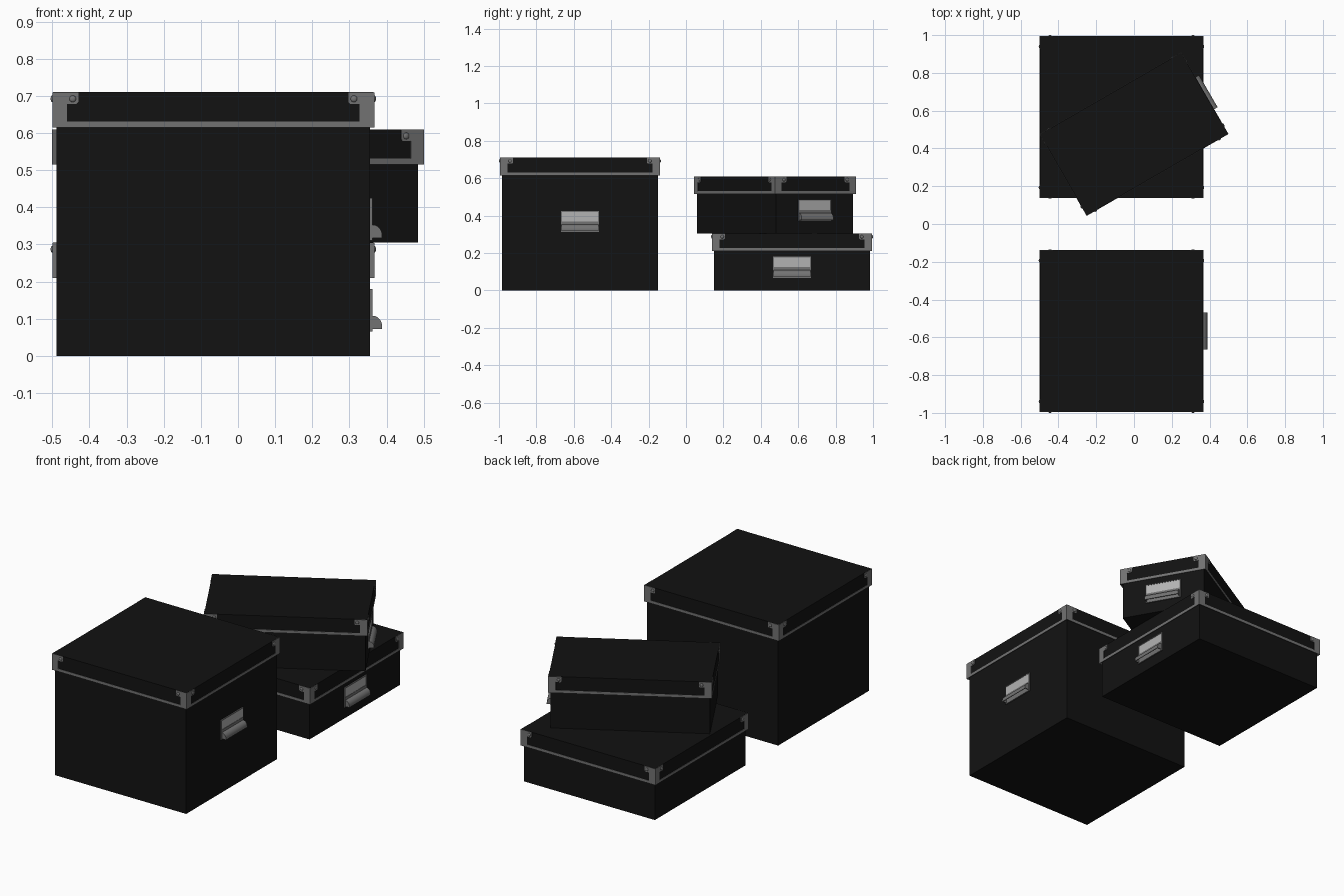
import bpy, bmesh, math
from mathutils import Matrix, Vector

if "Cube" in bpy.data.objects:
    bpy.data.objects.remove(bpy.data.objects["Cube"])


def material(name, v):
    m = bpy.data.materials.new(name)
    m.diffuse_color = (v, v, v, 1)
    m.use_nodes = True
    m.node_tree.nodes["Principled BSDF"].inputs["Base Color"].default_value = m.diffuse_color
    return m


BLACK = material("black_card", 0.006)
METAL = material("grey_metal", 0.17)
LABEL = material("label_paper", 0.45)
LID_H = 0.095


def prism(bm, pts, vec):
    """Extrude a flat polygon of 3D points along vec."""
    f = bm.faces.new([bm.verts.new(p) for p in pts])
    out = bmesh.ops.extrude_face_region(bm, geom=[f])["geom"]
    bmesh.ops.translate(bm, vec=vec, verts=[v for v in out if isinstance(v, bmesh.types.BMVert)])
    bm.faces.ensure_lookup_table()


def block(bm, lo, hi):
    (x0, y0, z0), (x1, y1, z1) = lo, hi
    prism(bm, [(x0, y0, z0), (x1, y0, z0), (x1, y1, z0), (x0, y1, z0)], (0, 0, z1 - z0))


def finish(bm, name, mat, frame, smooth=False):
    bmesh.ops.recalc_face_normals(bm, faces=bm.faces)
    me = bpy.data.meshes.new(name)
    bm.to_mesh(me)
    bm.free()
    me.materials.append(mat)
    ob = bpy.data.objects.new(name, me)
    bpy.context.collection.objects.link(ob)
    ob.matrix_world = frame
    if smooth:
        bpy.context.view_layer.objects.active = ob
        ob.select_set(True)
        bpy.ops.object.shade_smooth_by_angle(angle=math.radians(35))
        ob.select_set(False)


def storage_box(name, frame, wx, wy, h, handle_z):
    # card body
    bx, by = wx / 2 - 0.012, wy / 2 - 0.012
    bm = bmesh.new()
    block(bm, (-bx, -by, 0), (bx, by, h - 0.012))
    finish(bm, name + "_body", BLACK, frame)

    # hollow lid
    lx, ly = wx / 2 - 0.002, wy / 2 - 0.002
    bm = bmesh.new()
    block(bm, (-lx, -ly, h - LID_H + 0.001), (lx, ly, h))
    bottom = min(bm.faces, key=lambda f: f.calc_center_median().z)
    bmesh.ops.inset_region(bm, faces=[bottom], thickness=0.009)
    bmesh.ops.translate(bm, vec=(0, 0, LID_H - 0.011), verts=bottom.verts)
    finish(bm, name + "_lid", BLACK, frame)

    # metal edge strip with corner brackets, one panel per side, and rivets
    trim, rivets = bmesh.new(), bmesh.new()
    half = [(0.0, 0), (0.0, 0.0945), (0.07, 0.0945), (0.07, 0.068), (0.065, 0.063),
            (0.04, 0.063), (0.04, 0.016)]
    for k in range(4):
        w, d = (wx, wy) if k % 2 == 0 else (wy, wx)
        rot = Matrix.Rotation(k * math.pi / 2, 4, 'Z')
        z0 = h - LID_H
        outline = [(-w / 2 + u, z0 + v) for u, v in half]
        outline += [(w / 2 - u, z0 + v) for u, v in reversed(half)]
        prism(trim, [rot @ Vector((u, -d / 2, v)) for u, v in outline],
              rot.to_3x3() @ Vector((0, 0.0025, 0)))
        for s in (-1, 1):
            m = rot @ Matrix.Translation((s * (w / 2 - 0.055), -d / 2, h - 0.018)) \
                @ Matrix.Diagonal((1, 0.5, 1, 1))
            bmesh.ops.create_uvsphere(rivets, u_segments=12, v_segments=8, radius=0.009, matrix=m)
    finish(trim, name + "_metal_trim", METAL, frame)
    finish(rivets, name + "_rivets", METAL, frame, True)

    # label holder: back plate, frame bars and cup pull
    hw, hh, b = 0.102, 0.114, 0.005
    z0, z1 = handle_z, handle_z + hh
    bm = bmesh.new()
    block(bm, (bx, -hw, z0), (bx + 0.003, hw, z1))
    block(bm, (bx, -hw, z1 - b), (bx + 0.007, hw, z1))
    block(bm, (bx, -hw, z0), (bx + 0.007, hw, z0 + 0.058))
    for s in (-1, 1):
        block(bm, (bx, min(s * hw, s * (hw - b)), z0), (bx + 0.007, max(s * hw, s * (hw - b)), z1))

    def arc(r, rz):
        return [(bx + 0.007 + r * math.sin(a), z0 + 0.014 + rz * math.cos(a))
                for a in (i * math.pi / 16 for i in range(9))]
    outer = [(bx + 0.004, z0 + 0.042)] + arc(0.026, 0.028) + [(bx + 0.033, z0 + 0.006)]
    inner = [(bx + 0.004, z0 + 0.038)] + arc(0.022, 0.024) + [(bx + 0.029, z0 + 0.006)]
    pw = hw - 0.004
    prism(bm, [(x, -pw, z) for x, z in outer + inner[::-1]], (0, 2 * pw, 0))
    for y in (-pw, pw - 0.004):
        prism(bm, [(x, y, z) for x, z in outer + [(bx + 0.004, z0 + 0.006)]], (0, 0.004, 0))
    finish(bm, name + "_handle", METAL, frame, True)

    # paper label
    bm = bmesh.new()
    block(bm, (bx + 0.002, -hw + b, z0 + 0.056), (bx + 0.005, hw - b, z1 - b))
    finish(bm, name + "_label", LABEL, frame)


T = Matrix.Translation
storage_box("tall_box", T((-0.0665, -0.567, 0)), 0.867, 0.857, 0.71, 0.311)
storage_box("low_box", T((-0.0665, 0.567, 0)), 0.867, 0.857, 0.305, 0.066)
storage_box("small_top_box", T((0, 0.476, 0.305)) @ Matrix.Rotation(math.radians(30), 4, 'Z'),
            0.867, 0.5, 0.305, 0.066)
